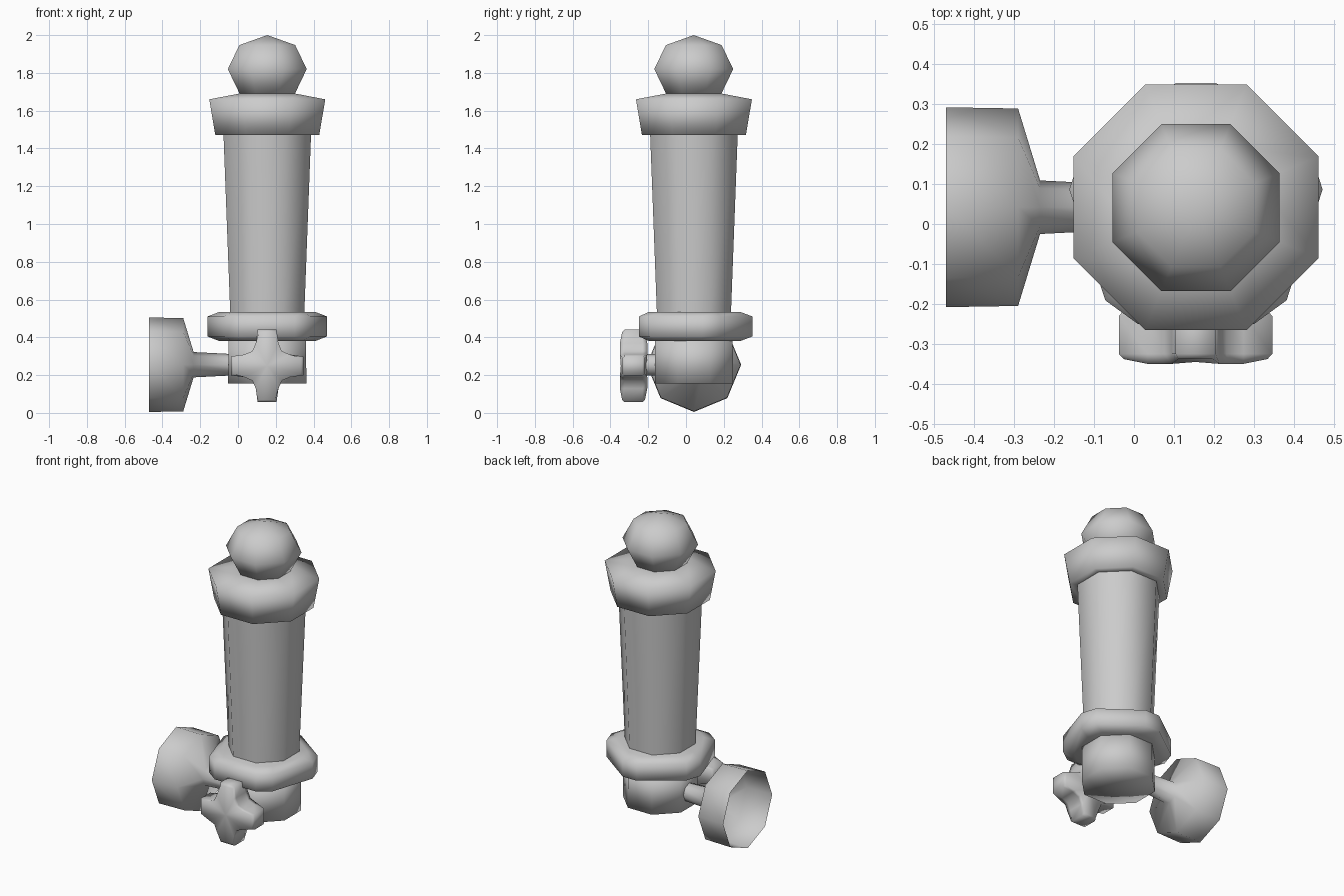
import bpy, bmesh, math
from mathutils import Vector

if "Cube" in bpy.data.objects:
    bpy.data.objects.remove(bpy.data.objects["Cube"])

grey = bpy.data.materials.new("plain_grey")
grey.use_nodes = True
grey.diffuse_color = (0.6, 0.6, 0.6, 1)
grey.node_tree.nodes["Principled BSDF"].inputs["Base Color"].default_value = (0.6, 0.6, 0.6, 1)

CX, CY = 0.155, 0.042      # column axis
PIPE_Z = 0.255             # height of the inlet pipe and the tap
APOTHEM = math.cos(math.pi / 8)


def finish(name, bm):
    bmesh.ops.recalc_face_normals(bm, faces=bm.faces)
    for f in bm.faces:
        f.smooth = True
    mesh = bpy.data.meshes.new(name)
    bm.to_mesh(mesh)
    bm.free()
    mesh.materials.append(grey)
    obj = bpy.data.objects.new(name, mesh)
    bpy.context.collection.objects.link(obj)
    return obj


def loft(name, rings, caps=(True, True)):
    """Bridge rings of points and close the ends with fans."""
    bm = bmesh.new()
    loops = [[bm.verts.new(p) for p in ring] for ring in rings]
    n = len(loops[0])
    for a, b in zip(loops, loops[1:]):
        for i in range(n):
            j = (i + 1) % n
            bm.faces.new((a[i], a[j], b[j], b[i]))
    for loop, cap in zip((loops[0], loops[-1]), caps):
        if cap:
            hub = bm.verts.new(sum((v.co for v in loop), Vector()) / n)
            for i in range(n):
                bm.faces.new((loop[i], loop[(i + 1) % n], hub))
    return finish(name, bm)


def ring(radius, n=8, turn=math.pi / 8):
    return [(radius * math.cos(turn + math.tau * i / n),
             radius * math.sin(turn + math.tau * i / n)) for i in range(n)]


def upright(name, profile, caps):
    """Octagonal part around the column; profile holds (flat-side radius, z)."""
    return loft(name, [[Vector((CX + x, CY + y, z)) for x, y in ring(r / APOTHEM)]
                       for r, z in profile], caps)


# Column, collar and lower body
upright("lower_body", [(0.207, 0.155), (0.205, 0.40)], (True, True))
upright("column", [(0.195, 0.5), (0.232, 1.48)], (False, False))
upright("top_collar", [(0.225, 1.47), (0.275, 1.47), (0.307, 1.66), (0.15, 1.69)],
        (False, True))

# Ball finial
bm = bmesh.new()
bmesh.ops.create_uvsphere(bm, u_segments=8, v_segments=4, radius=1)
ball = finish("ball_finial", bm)
ball.location = (CX, CY - 0.001, 1.82)
ball.rotation_euler.z = math.pi / 8
ball.scale = (0.226, 0.226, 0.18)


# Five-cornered nut with cut corners and sloped rims
def nut_ring(radius, half, z):
    pts = []
    for k in range(5):
        a = math.radians(90 + 72 * k)
        out = Vector((math.cos(a), math.sin(a), 0))
        side = Vector((-out.y, out.x, 0))
        for s in (-half, half):
            pts.append(Vector((CX, CY - 0.006, z)) + out * radius + side * s)
    return pts


loft("base_nut", [nut_ring(0.25, 0.05, 0.38), nut_ring(0.317, 0.05, 0.405),
                  nut_ring(0.317, 0.05, 0.51), nut_ring(0.25, 0.05, 0.535)])

# Inlet pipe widening to an open wall flange
flange_profile = [(-0.47, 0.25), (-0.29, 0.247), (-0.235, 0.067), (0.0, 0.055)]
loft("inlet_flange", [[Vector((x, CY + u, PIPE_Z + v)) for u, v in ring(r, turn=0)]
                      for x, r in flange_profile], (False, False))

# Tap stem on the front
loft("tap_stem", [[Vector((CX, y, PIPE_Z)) + Vector((u, 0, v)) for u, v in ring(0.058, turn=0)]
                  for y in (-0.23, -0.12)], (False, False))


# Four-armed tap handle
def cross_ring(y, inset, tip_shift):
    arm = [(0.192, -0.05), (0.192, 0.05), (0.12, 0.06), (0.078, 0.078), (0.06, 0.12)]
    pts = []
    for k in range(4):
        c, s = ((1, 0), (0, 1), (-1, 0), (0, -1))[k]
        # the last point of each arm belongs to the next arm's flank
        for i, (u, v) in enumerate(arm):
            tip = i < 2
            u -= inset if tip else 0
            v -= math.copysign(inset, v) * 0.6 if tip else 0
            pts.append(Vector((CX - 0.001 + u * c - v * s, y + (tip_shift if tip else 0),
                               PIPE_Z - 0.006 + u * s + v * c)))
    return pts


loft("tap_handle", [cross_ring(-0.35, 0.012, 0.012), cross_ring(-0.325, 0, 0),
                    cross_ring(-0.23, 0, 0), cross_ring(-0.205, 0.012, -0.012)])
